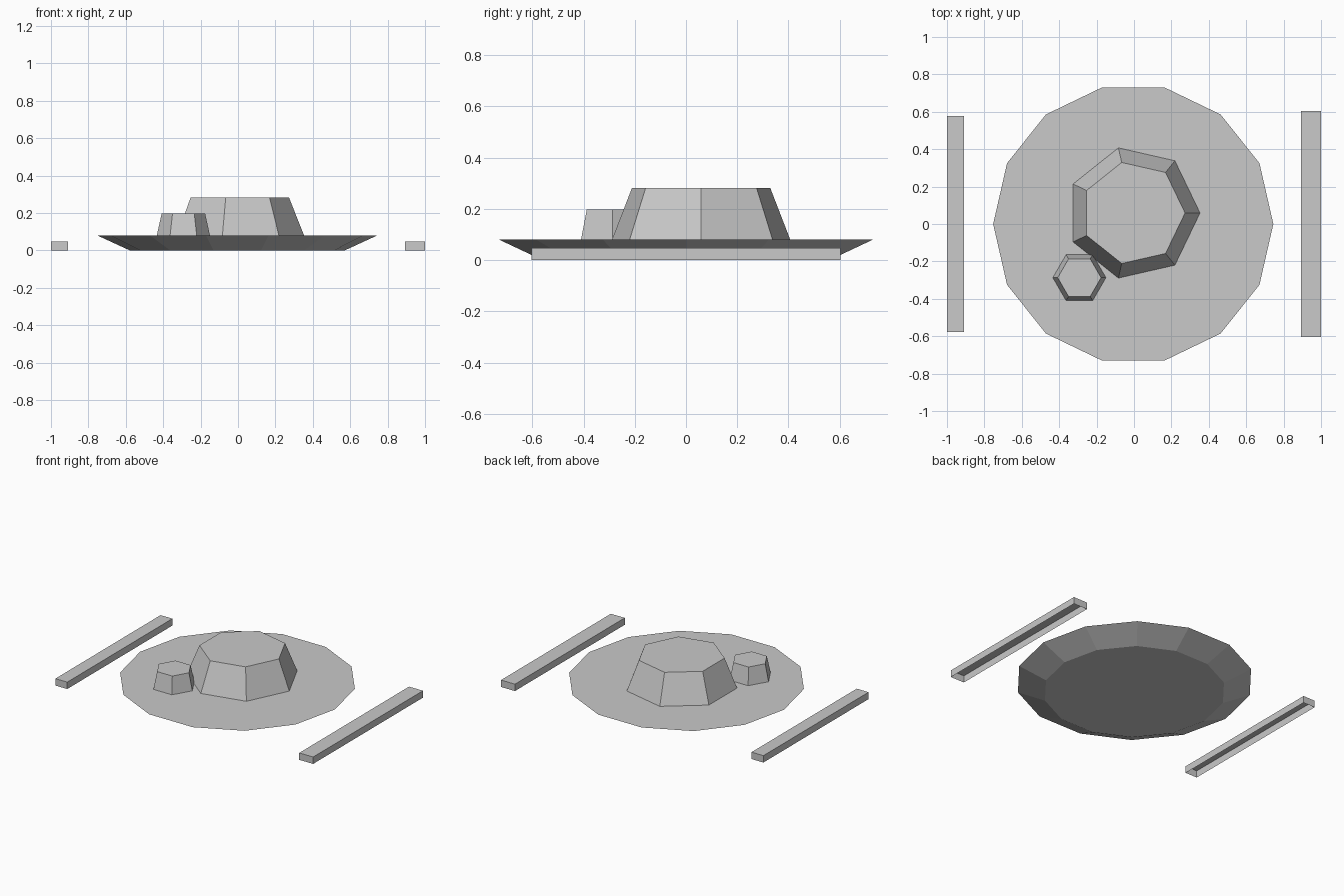
import bpy, bmesh, math

if "Cube" in bpy.data.objects:
    bpy.data.objects.remove(bpy.data.objects["Cube"])

grey = bpy.data.materials.new("plain_grey")
grey.diffuse_color = (0.585, 0.585, 0.585, 1)
grey.use_nodes = True
grey.node_tree.nodes["Principled BSDF"].inputs["Base Color"].default_value = grey.diffuse_color


def finish(name, bm):
    mesh = bpy.data.meshes.new(name)
    bm.to_mesh(mesh)
    bm.free()
    mesh.materials.append(grey)
    obj = bpy.data.objects.new(name, mesh)
    bpy.context.collection.objects.link(obj)


def tapered_prism(name, sides, centre, r_low, r_high, z_low, z_high, closed=False):
    """Flat-topped tapered prism, first corner on +x, optionally closed underneath."""
    bm = bmesh.new()
    rings = []
    for r, z in ((r_low, z_low), (r_high, z_high)):
        angles = [2 * math.pi * i / sides for i in range(sides)]
        rings.append([bm.verts.new((centre[0] + r * math.cos(a),
                                    centre[1] + r * math.sin(a), z)) for a in angles])
    low, high = rings
    for i in range(sides):
        j = (i + 1) % sides
        bm.faces.new((low[i], low[j], high[j], high[i]))
    bm.faces.new(high)
    if closed:
        bm.faces.new(low[::-1])
    finish(name, bm)


def open_bar(name, x0, x1, y0, y1, height):
    """Long box without its bottom face."""
    bm = bmesh.new()
    bmesh.ops.create_cube(bm, size=1)
    for v in bm.verts:
        v.co = (x1 if v.co.x > 0 else x0, y1 if v.co.y > 0 else y0,
                height if v.co.z > 0 else 0)
    bm.normal_update()
    bottom = [f for f in bm.faces if f.normal.z < -0.5]
    bmesh.ops.delete(bm, geom=bottom, context='FACES')
    finish(name, bm)


# Wide flaring base with two tapered blocks on it
tapered_prism("base_disc", 14, (-0.004, 0.0), 0.575, 0.749, 0, 0.08, closed=True)
tapered_prism("large_block", 7, (-0.004, 0.059), 0.357, 0.277, 0.08, 0.282)
tapered_prism("small_block", 6, (-0.292, -0.287), 0.142, 0.116, 0.08, 0.198)

# Low bars on either side
open_bar("left_bar", -1.0, -0.909, -0.577, 0.578, 0.048)
open_bar("right_bar", 0.893, 1.0, -0.603, 0.603, 0.048)
